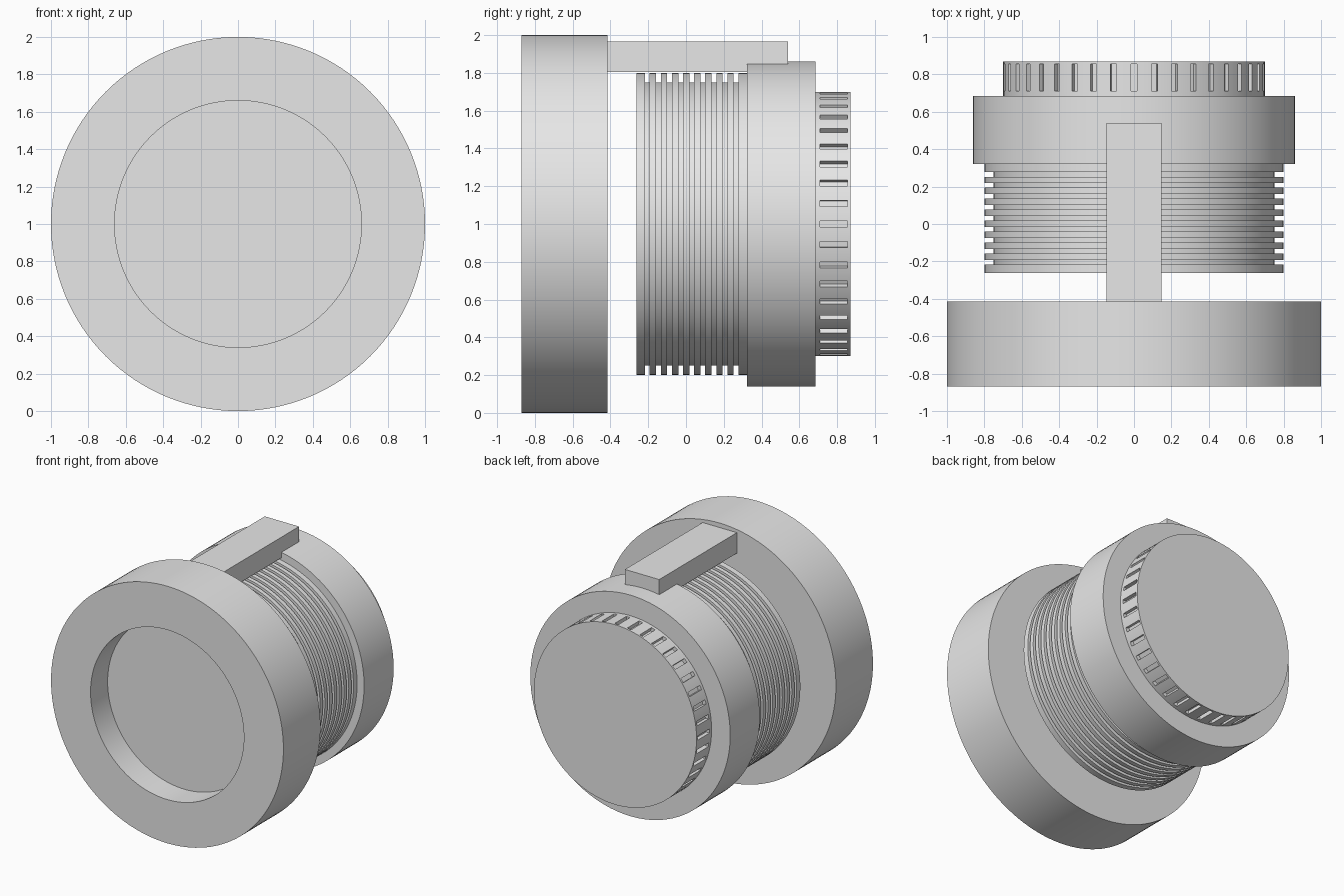
import bpy
import bmesh
from math import sin, cos, pi, radians

cube = bpy.data.objects.get("Cube")
if cube:
    bpy.data.objects.remove(cube, do_unlink=True)

grey = bpy.data.materials.new("plain grey")
grey.use_nodes = True
colour = (0.8, 0.8, 0.8, 1)
grey.diffuse_color = colour
grey.node_tree.nodes["Principled BSDF"].inputs["Base Color"].default_value = colour

EVEN = [2 * pi * i / 128 for i in range(128)]


def finish(bm, name):
    """Turn a bmesh into a shaded object with the grey material."""
    mesh = bpy.data.meshes.new(name)
    bm.to_mesh(mesh)
    bm.free()
    mesh.materials.append(grey)
    obj = bpy.data.objects.new(name, mesh)
    bpy.context.collection.objects.link(obj)
    bpy.ops.object.select_all(action='DESELECT')
    obj.select_set(True)
    bpy.context.view_layer.objects.active = obj
    bpy.ops.object.shade_smooth_by_angle(angle=radians(30))
    return obj


def lathe(profile, angles=EVEN):
    """Spin (radius, y) points round the long axis and cap both ends."""
    bm = bmesh.new()
    rings = [[bm.verts.new((r * sin(a), y, 1 + r * cos(a))) for a in angles]
             for r, y in profile]
    n = len(angles)
    for a, b in zip(rings, rings[1:]):
        for i in range(n):
            j = (i + 1) % n
            bm.faces.new((a[i], a[j], b[j], b[i]))
    bm.faces.new(rings[0])
    bm.faces.new(rings[-1])
    bmesh.ops.recalc_face_normals(bm, faces=bm.faces)
    bm.normal_update()
    return bm


# Front ring with a round recess
finish(lathe([(0.66, -0.66), (0.66, -0.87), (1, -0.87), (1, -0.415)]), "front_ring")

# Ribbed barrel
barrel = [(0.8, -0.263)]
for k in range(9):
    y = -0.217 + 0.0587 * k
    barrel += [(0.8, y), (0.75, y), (0.75, y + 0.025), (0.8, y + 0.025)]
barrel.append((0.8, 0.33))
finish(lathe(barrel), "ribbed_barrel")

# Wide collar
finish(lathe([(0.86, 0.322), (0.86, 0.685)]), "collar")

# Rear knob with slots sunk round its rim
SLOTS, HALF = 40, 0.0235
step = 2 * pi / SLOTS
slot_angles = [step * k + d for k in range(SLOTS)
               for d in (-HALF, HALF, step / 2)]
bm = lathe([(0.7, 0.68), (0.7, 0.71), (0.7, 0.855), (0.7, 0.87)], slot_angles)
slots = []
for f in bm.faces:
    c = f.calc_center_median()
    width = max(v.co.x for v in f.verts), max(v.co.z for v in f.verts)
    short = min(e.calc_length() for e in f.edges)
    if 0.75 < c.y < 0.82 and abs(short - 2 * 0.7 * sin(HALF)) < 0.002:
        slots.append(f)
bmesh.ops.inset_individual(bm, faces=slots, thickness=0, depth=-0.03)
finish(bm, "rear_knob")

# Flat bar joining the ring to the collar
bm = bmesh.new()
bmesh.ops.create_cube(bm, size=1)
bmesh.ops.scale(bm, vec=(0.295, 0.955, 0.16), verts=bm.verts)
bmesh.ops.translate(bm, vec=(0, 0.0625, 1.885), verts=bm.verts)
finish(bm, "top_bar")
